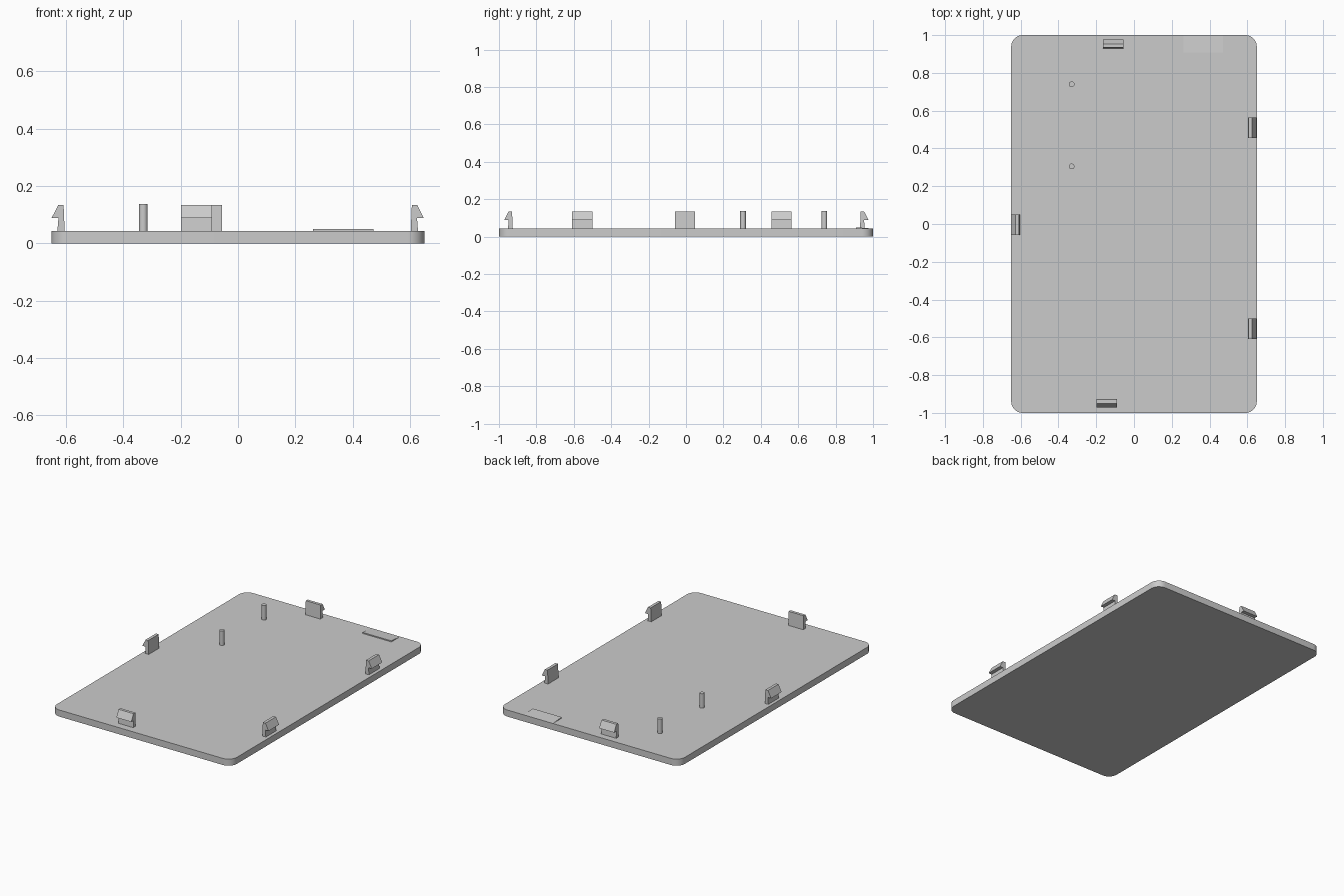
import bpy, bmesh
from math import pi
from mathutils import Matrix, Vector

cube = bpy.data.objects.get("Cube")
if cube:
    bpy.data.objects.remove(cube, do_unlink=True)

grey = bpy.data.materials.new("plain grey")
grey.use_nodes = True
colour = (0.6, 0.6, 0.6, 1)
grey.diffuse_color = colour
grey.node_tree.nodes["Principled BSDF"].inputs["Base Color"].default_value = colour

TOP = 0.043  # upper surface of the plate


def finish(name, bm):
    bmesh.ops.recalc_face_normals(bm, faces=bm.faces)
    mesh = bpy.data.meshes.new(name)
    bm.to_mesh(mesh)
    bm.free()
    mesh.materials.append(grey)
    obj = bpy.data.objects.new(name, mesh)
    bpy.context.collection.objects.link(obj)
    return obj


def smooth(obj):
    bpy.ops.object.select_all(action="DESELECT")
    obj.select_set(True)
    bpy.context.view_layer.objects.active = obj
    bpy.ops.object.shade_smooth_by_angle(angle=pi / 6)


def extrude_profile(name, profile, width, matrix):
    """Extrude an (outward, height) profile sideways, then place it."""
    bm = bmesh.new()
    face = bm.faces.new([bm.verts.new((u, -width / 2, z)) for u, z in profile])
    new = bmesh.ops.extrude_face_region(bm, geom=[face])["geom"]
    verts = [v for v in new if isinstance(v, bmesh.types.BMVert)]
    bmesh.ops.translate(bm, verts=verts, vec=(0, width, 0))
    bm.transform(matrix)
    return finish(name, bm)


# Flat cover plate with rounded corners
bm = bmesh.new()
bmesh.ops.create_cube(bm, size=1, matrix=Matrix.Translation((0, 0, TOP / 2))
                      @ Matrix.Diagonal((1.3, 2, TOP, 1)))
corners = [e for e in bm.edges if abs(e.verts[0].co.z - e.verts[1].co.z) > 0.01]
bmesh.ops.bevel(bm, geom=corners, offset=0.06, segments=10, profile=0.5,
                affect="EDGES")
smooth(finish("cover_plate", bm))

# Snap clips: stem with an outward barb, measured from the barb tip
clip_profile = [(-0.046, TOP - 0.005), (-0.02, TOP - 0.005), (-0.024, 0.088),
                (0, 0.088), (-0.023, 0.133), (-0.042, 0.133)]
clips = {
    "left_rear_clip": (0.648, 0.51, 0),
    "left_front_clip": (0.648, -0.555, 0),
    "right_clip": (-0.65, -0.005, pi),
    "rear_clip": (-0.11, 0.976, pi / 2),
    "front_clip": (-0.145, -0.972, -pi / 2),
}
for name, (x, y, turn) in clips.items():
    place = Matrix.Translation((x, y, 0)) @ Matrix.Rotation(turn, 4, "Z")
    extrude_profile(name, clip_profile, 0.108, place)

# Two locating pins
for name, y in (("rear_pin", 0.74), ("middle_pin", 0.305)):
    bm = bmesh.new()
    bmesh.ops.create_cone(bm, cap_ends=True, segments=24, radius1=0.015,
                          radius2=0.015, depth=0.1,
                          matrix=Matrix.Translation((-0.33, y, 0.087)))
    smooth(finish(name, bm))

# Shallow ramp rising from the rear edge
ramp = [(-0.09, TOP - 0.005), (0, TOP - 0.005), (0, TOP), (-0.09, 0.05)]
extrude_profile("rear_ramp", ramp, 0.21,
                Matrix.Translation((0.367, 0.999, 0)) @ Matrix.Rotation(pi / 2, 4, "Z"))
